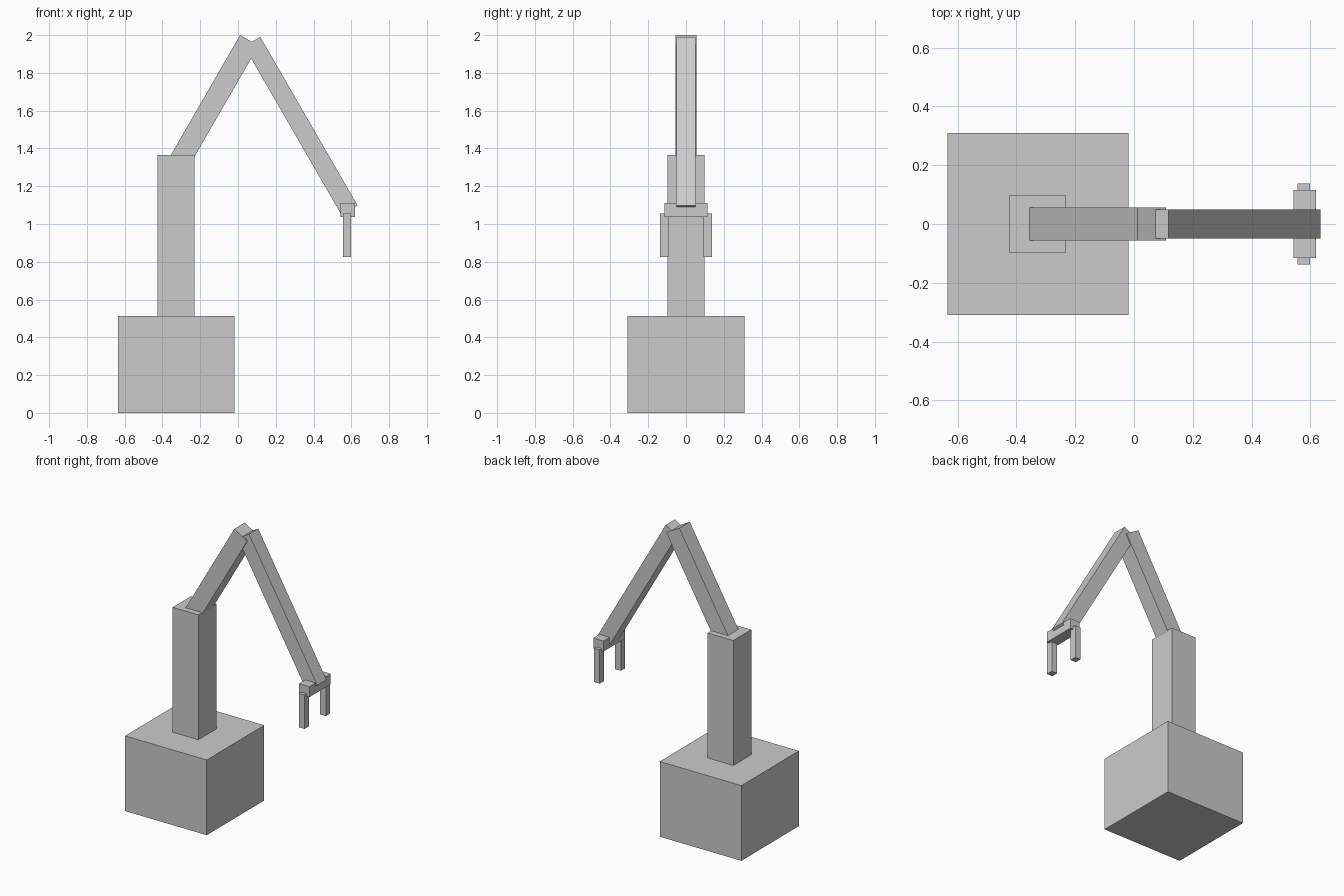
import bpy
from math import radians, sin, cos
from mathutils import Matrix

if "Cube" in bpy.data.objects:
    bpy.data.objects.remove(bpy.data.objects["Cube"])


def box(name, centre, size, tilt=0.0):
    """Box of the given size, tilted about the y axis (degrees)."""
    bpy.ops.mesh.primitive_cube_add(size=1)
    ob = bpy.context.object
    ob.name = name
    rot = Matrix.Rotation(radians(tilt), 4, 'Y')
    ob.data.transform(Matrix.Translation(centre) @ rot @ Matrix.Diagonal((*size, 1)))
    return ob


def arm(name, top, length, width, tilt):
    """Square beam hanging from the centre of its top end face."""
    a = radians(tilt)
    centre = (top[0] - sin(a) * length / 2, 0, top[1] - cos(a) * length / 2)
    return box(name, centre, (width, width, length), tilt)


# Base block and upright column
box("base", (-0.327, 0, 0.2565), (0.616, 0.62, 0.513))
box("column", (-0.328, 0, 0.939), (0.194, 0.194, 0.852))

# Two arm segments meeting at the elbow
arm("upper_arm", (0.06, 1.972), 0.776, 0.113, 30)
arm("forearm", (0.075, 1.966), 1.031, 0.099, -30)

# Gripper: cross bar and a pair of fingers
box("gripper_bar", (0.581, 0, 1.074), (0.077, 0.23, 0.072))
for side, label in ((-1, "front"), (1, "back")):
    box(f"gripper_finger_{label}", (0.577, side * 0.115, 0.94), (0.043, 0.046, 0.231))
